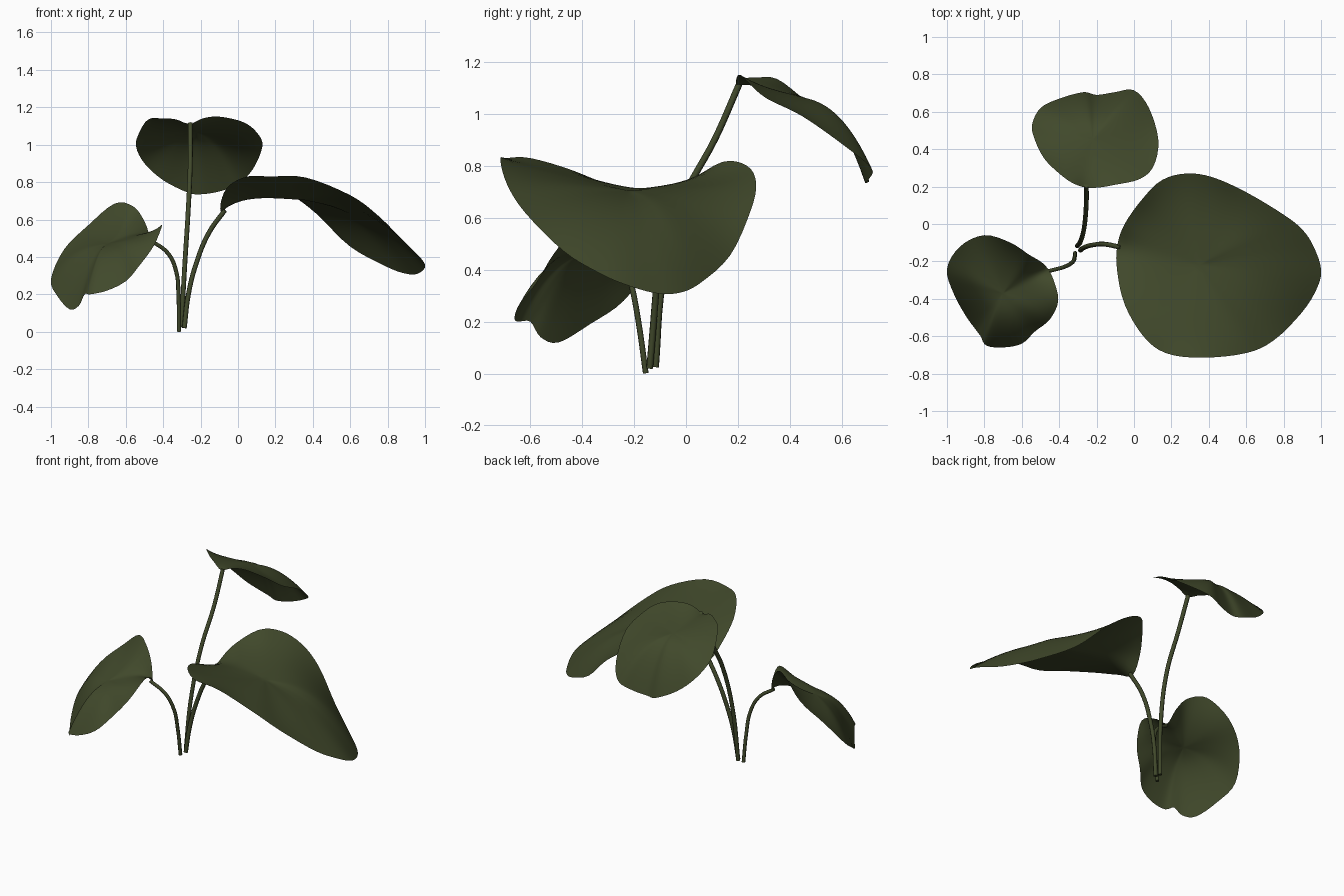
import bpy, bmesh
from mathutils import Vector

green = bpy.data.materials.new("dark leaf green")
green.diffuse_color = (0.052, 0.066, 0.024, 1)


def spline(p0, p1, p2, p3, t):
    # Catmull-Rom interpolation
    return 0.5 * (2 * p1 + (p2 - p0) * t + (2 * p0 - 5 * p1 + 4 * p2 - p3) * t * t
                  + (3 * p1 - p0 - 3 * p2 + p3) * t ** 3)


def leaf(name, centre, edge, steps=4, rings=12):
    # edge points: x, y, z and bulge halfway to the centre
    c = Vector(centre)
    pts = [Vector(e) for e in edge]
    n = len(pts)
    rim = [spline(pts[i - 1], pts[i], pts[(i + 1) % n], pts[(i + 2) % n], k / steps)
           for i in range(n) for k in range(steps)]
    m = len(rim)
    grid = []
    for r in range(1, rings + 1):
        t = r / rings
        grid.append([c.lerp(p.to_3d(), t) + Vector((0, 0, 4 * t * (1 - t) * p.w)) for p in rim])
    # relax heights, strongest at the middle, so the centre is rounded and not a cone
    for _ in range(16):
        new = []
        for r in range(rings - 1):
            w = 0.6 * (1 - (r + 1) / rings)
            row = []
            for i in range(m):
                inner = grid[r - 1][i].z if r else c.z
                around = [grid[r][(i + d) % m].z for d in (-4, -2, 2, 4)]
                avg = (inner + grid[r + 1][i].z) / 4 + sum(around) / 8
                row.append(grid[r][i].z * (1 - w) + avg * w)
            new.append(row)
        for row, zs in zip(grid, new):
            for v, z in zip(row, zs):
                v.z = z
        c.z = sum(v.z for v in grid[0]) / m
    bm = bmesh.new()
    hub = bm.verts.new(c)
    loops = [[bm.verts.new(v) for v in row] for row in grid]
    for i in range(m):
        j = (i + 1) % m
        bm.faces.new((hub, loops[0][i], loops[0][j]))
        for a, b in zip(loops, loops[1:]):
            bm.faces.new((a[i], b[i], b[j], a[j]))
    bmesh.ops.recalc_face_normals(bm, faces=bm.faces)
    bm.normal_update()
    if sum(f.normal.z for f in bm.faces) < 0:
        bmesh.ops.reverse_faces(bm, faces=bm.faces)
    for f in bm.faces:
        f.smooth = True
    me = bpy.data.meshes.new(name)
    bm.to_mesh(me)
    bm.free()
    me.materials.append(green)
    bpy.context.collection.objects.link(bpy.data.objects.new(name, me))


def stem(name, path, radius=0.013):
    cu = bpy.data.curves.new(name, 'CURVE')
    cu.dimensions = '3D'
    cu.bevel_depth = radius
    cu.bevel_resolution = 2
    cu.resolution_u = 6
    cu.use_fill_caps = True
    s = cu.splines.new('BEZIER')
    s.bezier_points.add(len(path) - 1)
    for b, p in zip(s.bezier_points, path):
        b.co = p
        b.handle_left_type = b.handle_right_type = 'AUTO'
    cu.materials.append(green)
    bpy.context.collection.objects.link(bpy.data.objects.new(name, cu))


# Large drooping leaf on the right
leaf("large_leaf", (0.35, -0.22, 0.70), [
    (-0.09, -0.12, 0.64, 0.03), (-0.09, -0.25, 0.70, 0.01), (-0.05, -0.43, 0.78, 0),
    (0.05, -0.60, 0.83, 0), (0.17, -0.69, 0.83, 0.005), (0.36, -0.715, 0.825, 0.01),
    (0.60, -0.69, 0.73, 0.025), (0.75, -0.62, 0.62, 0.04), (0.90, -0.47, 0.47, 0.05),
    (0.98, -0.34, 0.39, 0.06), (1.0, -0.24, 0.345, 0.075), (0.96, -0.12, 0.31, 0.095),
    (0.90, -0.03, 0.31, 0.105), (0.80, 0.05, 0.345, 0.105), (0.60, 0.17, 0.455, 0.09),
    (0.42, 0.25, 0.63, 0.045), (0.28, 0.27, 0.735, 0.005), (0.15, 0.235, 0.80, -0.015),
    (0.05, 0.14, 0.815, -0.015), (-0.05, 0.0, 0.73, 0.005)])

# Small high leaf at the back
leaf("back_leaf", (-0.22, 0.45, 1.065), [
    (-0.26, 0.195, 1.11, 0.0), (-0.33, 0.22, 1.135, 0), (-0.40, 0.27, 1.14, 0),
    (-0.48, 0.35, 1.135, 0), (-0.53, 0.45, 1.06, 0), (-0.545, 0.53, 0.99, 0.01),
    (-0.50, 0.62, 0.90, 0.035), (-0.40, 0.67, 0.81, 0.065), (-0.27, 0.705, 0.745, 0.085),
    (-0.20, 0.69, 0.735, 0.085), (-0.10, 0.705, 0.75, 0.085), (0.0, 0.715, 0.79, 0.065),
    (0.08, 0.62, 0.87, 0.035), (0.13, 0.45, 0.99, 0.01), (0.105, 0.31, 1.06, 0),
    (0.03, 0.24, 1.12, 0), (-0.10, 0.21, 1.15, 0), (-0.19, 0.195, 1.14, 0)])

# Low curled leaf on the left
leaf("left_leaf", (-0.70, -0.37, 0.465), [
    (-0.46, -0.24, 0.49, 0.02), (-0.50, -0.20, 0.59, 0), (-0.56, -0.165, 0.67, 0),
    (-0.66, -0.10, 0.685, -0.01), (-0.80, -0.06, 0.57, 0), (-0.93, -0.12, 0.44, 0.02),
    (-1.0, -0.24, 0.28, 0.045), (-0.965, -0.37, 0.19, 0.065), (-0.90, -0.49, 0.12, 0.08),
    (-0.85, -0.56, 0.14, 0.08), (-0.82, -0.60, 0.20, 0.07), (-0.79, -0.65, 0.20, 0.07),
    (-0.70, -0.66, 0.22, 0.07), (-0.60, -0.64, 0.27, 0.065), (-0.53, -0.575, 0.35, 0.05),
    (-0.45, -0.51, 0.46, 0.03), (-0.405, -0.41, 0.57, 0.01), (-0.43, -0.30, 0.54, 0.01)])

# Stems
stem("left_stem", [(-0.315, -0.155, 0.001), (-0.318, -0.18, 0.18), (-0.33, -0.205, 0.32),
                   (-0.375, -0.23, 0.42), (-0.47, -0.255, 0.49)], 0.011)
stem("back_stem", [(-0.303, -0.117, 0.025), (-0.285, -0.09, 0.35), (-0.265, -0.01, 0.67),
                   (-0.255, 0.115, 0.91), (-0.255, 0.205, 1.115)])
stem("right_stem", [(-0.287, -0.14, 0.02), (-0.265, -0.125, 0.20), (-0.225, -0.113, 0.36),
                    (-0.155, -0.108, 0.53), (-0.07, -0.125, 0.65)])
